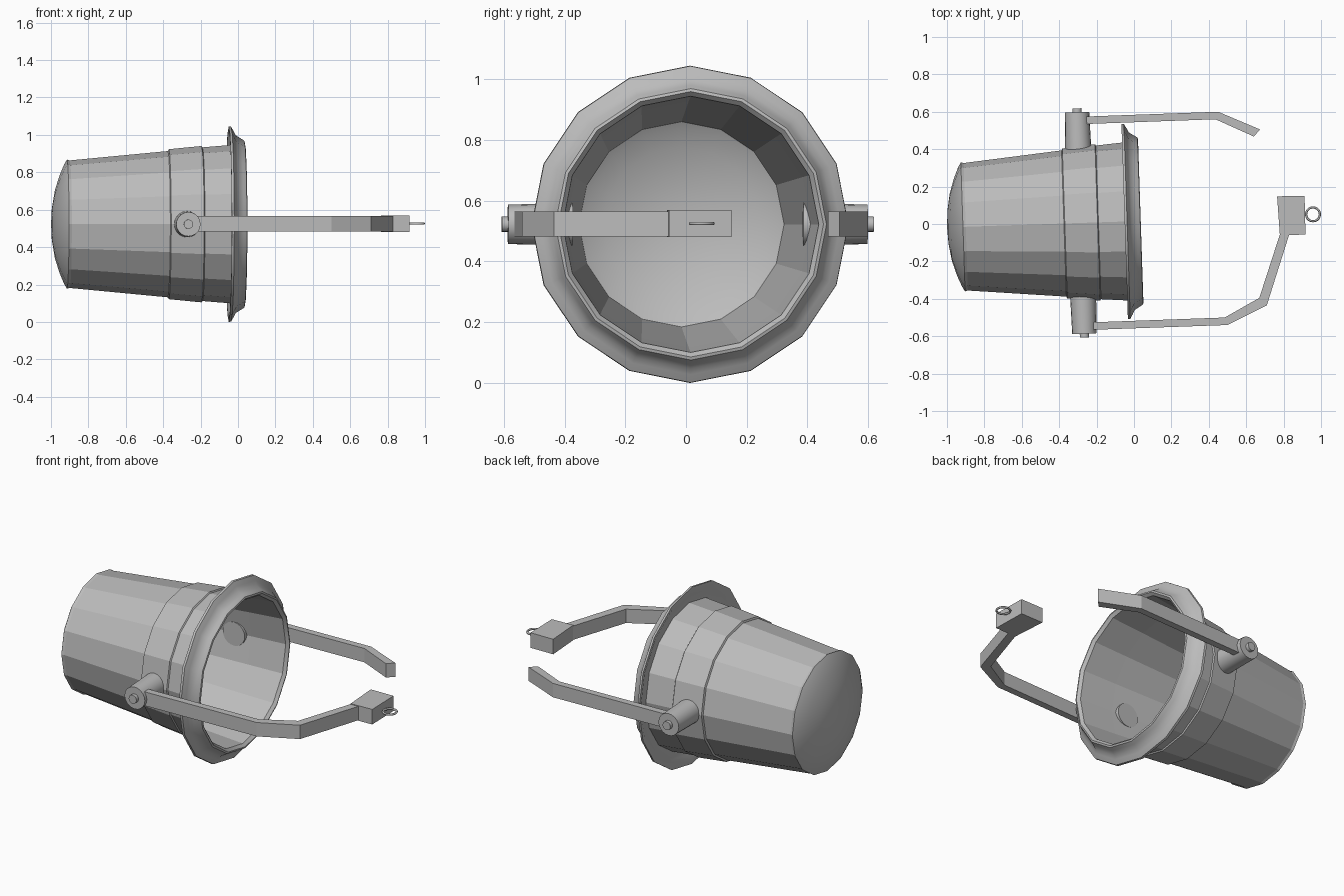
import bpy, bmesh, math
from mathutils import Matrix, Vector

if "Cube" in bpy.data.objects:
    bpy.data.objects.remove(bpy.data.objects["Cube"])

ZC = 0.5225                      # height of the main axis
TILT = math.radians(1.9)         # small swing of the bucket about z
PLACE = Matrix.Translation((0, 0.015, ZC)) @ Matrix.Rotation(TILT, 4, 'Z')

grey = bpy.data.materials.new("grey metal")
grey.diffuse_color = (0.5, 0.5, 0.5, 1)
grey.use_nodes = True
grey.node_tree.nodes["Principled BSDF"].inputs["Base Color"].default_value = grey.diffuse_color


def finish(name, bm, smooth=None):
    bmesh.ops.recalc_face_normals(bm, faces=bm.faces)
    me = bpy.data.meshes.new(name)
    bm.to_mesh(me)
    bm.free()
    me.materials.append(grey)
    ob = bpy.data.objects.new(name, me)
    bpy.context.collection.objects.link(ob)
    if smooth:
        bpy.ops.object.select_all(action='DESELECT')
        ob.select_set(True)
        bpy.context.view_layer.objects.active = ob
        bpy.ops.object.shade_smooth_by_angle(angle=math.radians(smooth))
    return ob


def lathe(name, profile, sides, matrix, smooth=None):
    """Turn (x, radius) points about the x axis; radius 0 makes a pole."""
    bm = bmesh.new()
    rings = []
    for x, r in profile:
        n = 1 if r == 0 else sides
        rings.append([bm.verts.new(matrix @ Vector((
            x, r * math.sin(2 * math.pi * i / sides), r * math.cos(2 * math.pi * i / sides))))
            for i in range(n)])
    for a, b in zip(rings, rings[1:]):
        for i in range(sides):
            j = (i + 1) % sides
            quad = [a[i % len(a)], a[j % len(a)], b[j % len(b)], b[i % len(b)]]
            bm.faces.new(list(dict.fromkeys(quad)))
    return finish(name, bm, smooth)


def slab(name, outline, z0, z1):
    """Extrude a flat outline in x, y between two heights."""
    bm = bmesh.new()
    face = bm.faces.new([bm.verts.new((x, y, z0)) for x, y in outline])
    new = bmesh.ops.extrude_face_region(bm, geom=[face])['geom']
    bmesh.ops.translate(bm, vec=(0, 0, z1 - z0),
                        verts=[v for v in new if isinstance(v, bmesh.types.BMVert)])
    return finish(name, bm)


# Bucket: outer wall with raised band, open front, inner wall
lathe("bucket_wall", [
    (-0.915, 0.345), (-0.90, 0.341), (-0.375, 0.391), (-0.37, 0.401), (-0.195, 0.418),
    (-0.19, 0.411), (-0.03, 0.424)], 16, PLACE)
lathe("bucket_inside", [(0.02, 0.422), (-0.19, 0.405), (-0.90, 0.338)], 16, PLACE)

# Domed end, outside and inside skins
dome = [(-1.0, 0), (-0.995, 0.09), (-0.98, 0.18), (-0.955, 0.26), (-0.93, 0.32), (-0.915, 0.345)]
lathe("domed_end", dome, 16, PLACE, 35)
lathe("domed_end_inside", [(x + 0.012, r * 0.985) for x, r in dome], 16, PLACE, 35)

# Flared lip around the mouth
lathe("flared_lip", [
    (-0.03, 0.424), (-0.035, 0.47), (-0.05, 0.505), (-0.05, 0.5225), (-0.037, 0.521),
    (-0.022, 0.495), (-0.012, 0.475), (0.015, 0.458), (0.033, 0.447), (0.036, 0.437),
    (0.02, 0.422)], 16, PLACE, 40)

# Pivot bosses and pins on both sides
for side, label in ((1, "back"), (-1, "front")):
    m = PLACE @ Matrix.Translation((-0.285, 0, 0)) @ Matrix.Rotation(side * math.pi / 2, 4, 'Z')
    lathe(label + "_pivot_boss", [(0.38, 0), (0.38, 0.07), (0.592, 0.065), (0.592, 0)],
          20, m, 35)
    lathe(label + "_pivot_pin", [(0.58, 0), (0.58, 0.025), (0.613, 0.025), (0.613, 0)],
          16, m, 35)

# Bent arms
slab("back_arm", [(-0.30, 0.573), (0.45, 0.60), (0.675, 0.505), (0.64, 0.468),
                  (0.435, 0.56), (-0.30, 0.533)], 0.483, 0.565)
slab("front_arm", [(-0.26, -0.567), (0.50, -0.54), (0.71, -0.435), (0.835, -0.04),
                   (0.785, -0.04), (0.67, -0.395), (0.485, -0.50), (-0.26, -0.527)],
     0.483, 0.565)

# Latch block and pull ring
slab("latch_block", [(0.765, 0.148), (0.912, 0.150), (0.917, -0.056), (0.78, -0.062)],
     0.48, 0.569)
bm = bmesh.new()
N, T = 20, 6
ring = [[bm.verts.new((
    0.957 + (0.037 + 0.006 * math.cos(t * math.tau / T)) * math.cos(a * math.tau / N),
    0.052 + (0.037 + 0.006 * math.cos(t * math.tau / T)) * math.sin(a * math.tau / N),
    0.525 + 0.006 * math.sin(t * math.tau / T))) for t in range(T)] for a in range(N)]
for a in range(N):
    for t in range(T):
        b, u = (a + 1) % N, (t + 1) % T
        bm.faces.new((ring[a][t], ring[b][t], ring[b][u], ring[a][u]))
finish("pull_ring", bm, 70)
